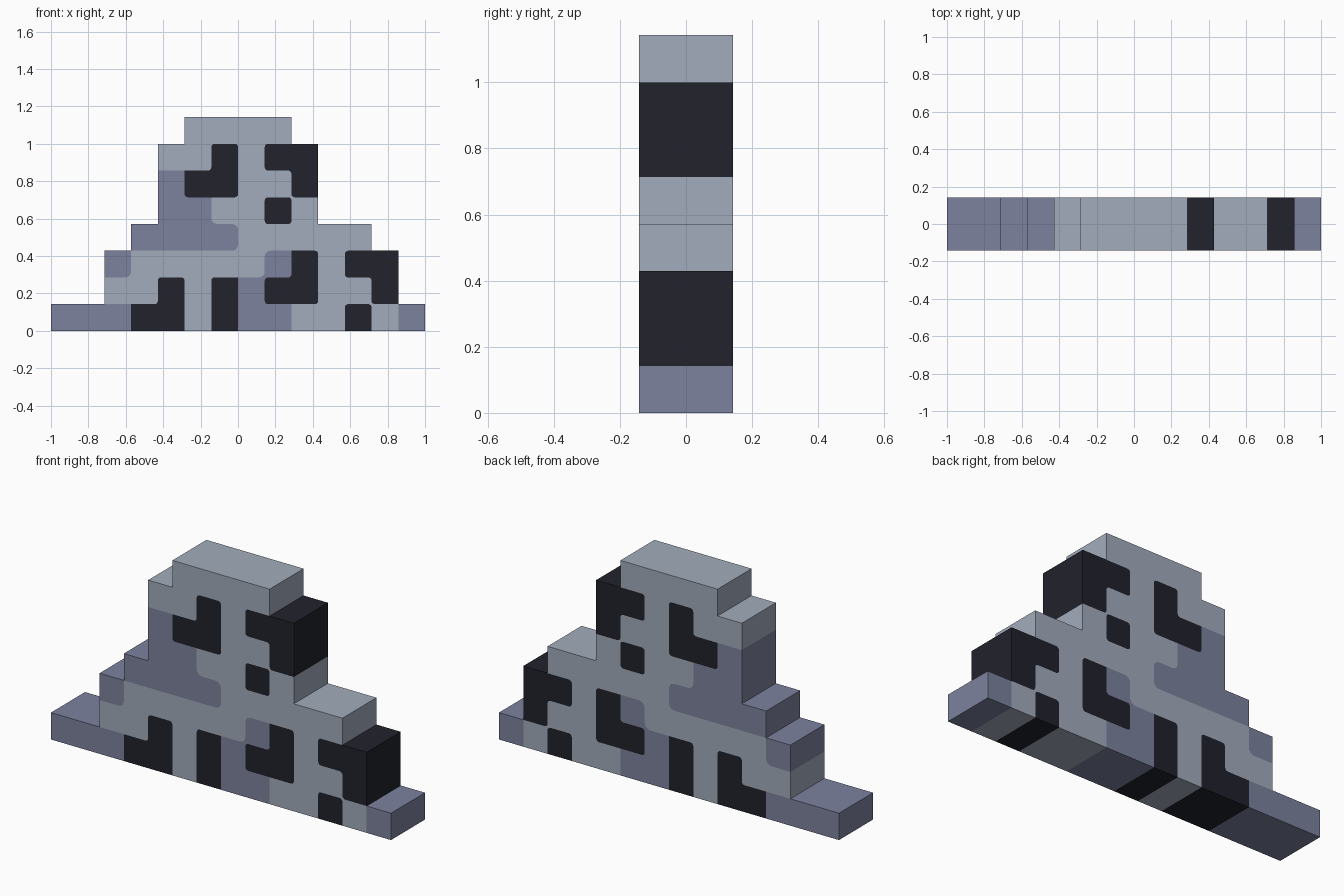
import bpy, bmesh, math

cube = bpy.data.objects.get("Cube")
if cube:
    bpy.data.objects.remove(cube, do_unlink=True)

CELL = 1 / 7      # edge of one block
HALF = 1 / 7      # half of the wall thickness
# Block pattern from the top row down: G grey, B blue, K black
ROWS = [
    ".....GGGG.....",
    "....GGKGKK....",
    "....BKKGGK....",
    "....BBGGKG....",
    "...BBBBGGGGG..",
    "..BGGGGGBKGKK.",
    "..GGKGKBKKGGK.",
    "BBBKKGKBBGGKGB",
][::-1]
ORDER = "GBK"     # light to dark, also the material order


def make_material(name, rgb):
    linear = [((c / 255 + 0.055) / 1.055) ** 2.4 for c in rgb] + [1.0]
    mat = bpy.data.materials.new(name)
    mat.use_nodes = True
    mat.diffuse_color = linear
    bsdf = mat.node_tree.nodes["Principled BSDF"]
    bsdf.inputs["Base Color"].default_value = linear
    bsdf.inputs["Roughness"].default_value = 0.9
    return mat


def block(i, j):
    if 0 <= j < len(ROWS) and 0 <= i < len(ROWS[0]):
        return ROWS[j][i]
    return "."


def corner_fill(i, j, sx, sz):
    """Colour that cuts into this corner of a block, or None if it stays square."""
    own = block(i, j)
    a, b, diag = block(i + sx, j), block(i, j + sz), block(i + sx, j + sz)
    if a != b or a in (".", own) or diag == ".":
        return None
    # On a checker corner only the darker colour is rounded
    if diag == own and ORDER.index(own) < ORDER.index(a):
        return None
    return a


bm = bmesh.new()


def add_face(points, colour):
    face = bm.faces.new([bm.verts.new(p) for p in points])
    face.material_index = ORDER.index(colour)


def add_front_and_back(outline, colour):
    add_face([(x, -HALF, z) for x, z in outline], colour)
    add_face([(x, HALF, z) for x, z in reversed(outline)], colour)


def add_block(i, j):
    own = block(i, j)
    x0, z0 = -1 + i * CELL, j * CELL
    outline = []
    # Counterclockwise corners, with the start angle of each arc
    for sx, sz, start in ((-1, -1, 180), (1, -1, 270), (1, 1, 0), (-1, 1, 90)):
        cx, cz = x0 + CELL * (sx > 0), z0 + CELL * (sz > 0)
        fill = corner_fill(i, j, sx, sz)
        if fill is None:
            outline.append((cx, cz))
            continue
        r = 0.017 if "K" in (own, fill) else 0.032
        arc = []
        for step in range(5):
            t = math.radians(start + 22.5 * step)
            arc.append((cx - sx * r + r * math.cos(t), cz - sz * r + r * math.sin(t)))
        outline += arc
        # Small slivers in the neighbouring colour outside the arc
        for p, q in zip(arc, arc[1:]):
            add_front_and_back([(cx, cz), q, p], fill)
    add_front_and_back(outline, own)

    # Outer walls, only where no block adjoins
    x1, z1 = x0 + CELL, z0 + CELL
    for dx, dz, p, q in ((0, -1, (x0, z0), (x1, z0)), (1, 0, (x1, z0), (x1, z1)),
                         (0, 1, (x1, z1), (x0, z1)), (-1, 0, (x0, z1), (x0, z0))):
        if block(i + dx, j + dz) == ".":
            add_face([(p[0], -HALF, p[1]), (p[0], HALF, p[1]),
                      (q[0], HALF, q[1]), (q[0], -HALF, q[1])], own)


# Stepped wall with its camouflage pattern
for j, row in enumerate(ROWS):
    for i, letter in enumerate(row):
        if letter != ".":
            add_block(i, j)

bmesh.ops.remove_doubles(bm, verts=bm.verts, dist=1e-5)
mesh = bpy.data.meshes.new("stepped_wall")
bm.to_mesh(mesh)
bm.free()
for name, rgb in (("light grey", (162, 172, 188)),
                  ("slate blue", (124, 130, 158)),
                  ("near black", (33, 34, 44))):
    mesh.materials.append(make_material(name, rgb))
wall = bpy.data.objects.new("stepped_wall", mesh)
bpy.context.collection.objects.link(wall)
